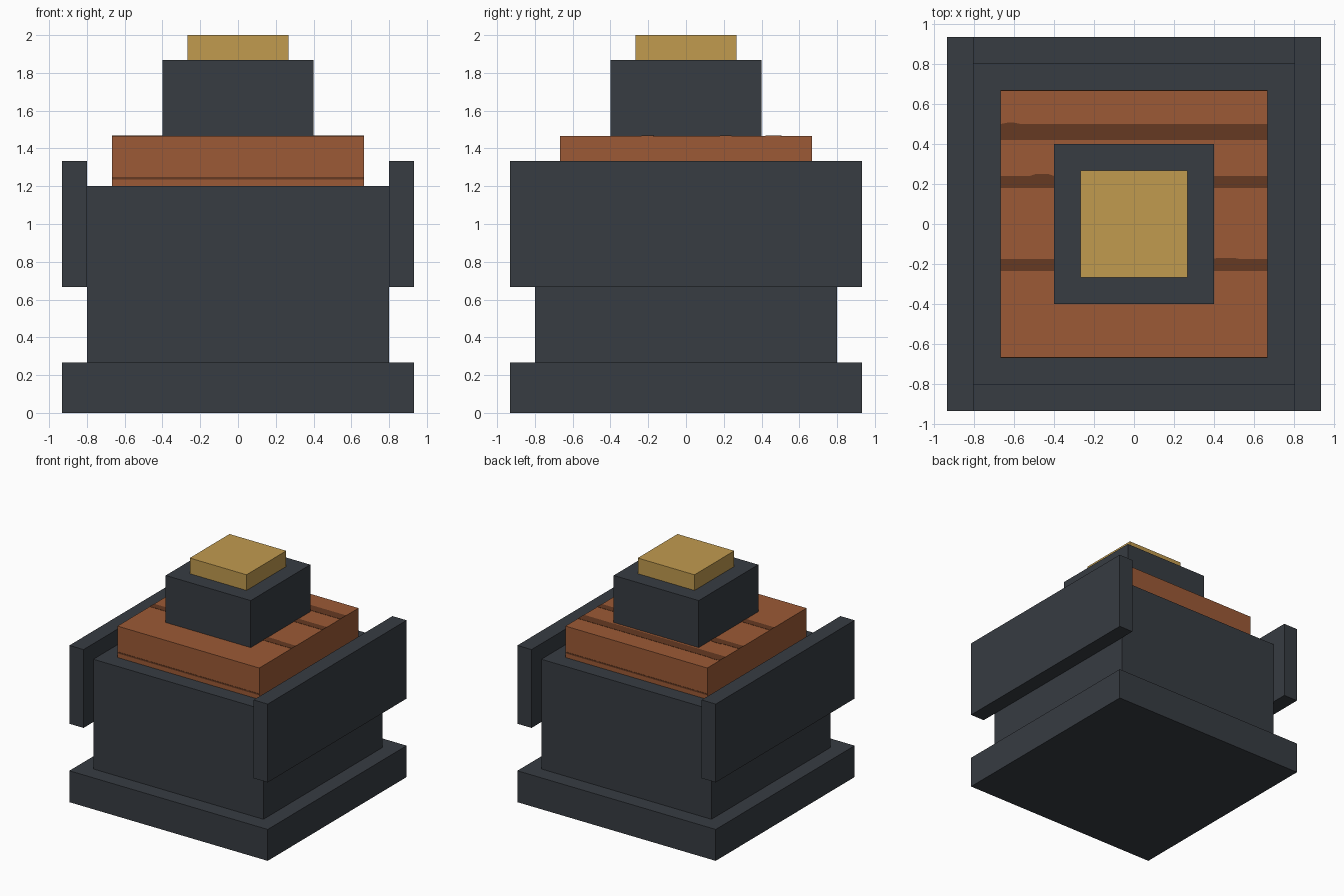
import bpy

cube = bpy.data.objects.get("Cube")
if cube:
    bpy.data.objects.remove(cube, do_unlink=True)


def srgb(r, g, b):
    lin = lambda v: v / 12.92 if v <= 0.04045 else ((v + 0.055) / 1.055) ** 2.4
    return tuple(lin(v / 255) for v in (r, g, b)) + (1.0,)


def material(name, color):
    mat = bpy.data.materials.new(name)
    mat.use_nodes = True
    mat.diffuse_color = color
    bsdf = next(n for n in mat.node_tree.nodes if n.type == "BSDF_PRINCIPLED")
    bsdf.inputs["Base Color"].default_value = color
    bsdf.inputs["Roughness"].default_value = 0.8
    return mat


SLATE = material("slate grey", srgb(55, 60, 66))
WOOD = material("red brown wood", srgb(156, 90, 54))
GRAIN = material("dark brown grain", srgb(102, 58, 34))
GOLD = material("dull gold", srgb(193, 155, 79))


def prism(name, outline, z0, z1, mat):
    """Extrude a counter-clockwise xy outline from z0 to z1."""
    n = len(outline)
    verts = [(x, y, z) for z in (z0, z1) for x, y in outline]
    faces = [tuple(range(n))[::-1], tuple(range(n, 2 * n))]
    faces += [(i, (i + 1) % n, (i + 1) % n + n, i + n) for i in range(n)]
    mesh = bpy.data.meshes.new(name)
    mesh.from_pydata(verts, [], faces)
    mesh.materials.append(mat)
    obj = bpy.data.objects.new(name, mesh)
    bpy.context.collection.objects.link(obj)
    return obj


def box(name, x0, x1, y0, y1, z0, z1, mat):
    return prism(name, [(x0, y0), (x1, y0), (x1, y1), (x0, y1)], z0, z1, mat)


# Stacked square blocks, bottom to top: half width, bottom, top
for name, h, z0, z1, mat in (
    ("base_plinth", 0.933, 0.0, 0.267, SLATE),
    ("main_body", 0.80, 0.267, 1.20, SLATE),
    ("wooden_slab", 0.667, 1.20, 1.467, WOOD),
    ("upper_block", 0.40, 1.467, 1.867, SLATE),
    ("gold_cap", 0.267, 1.867, 2.0, GOLD),
):
    box(name, -h, h, -h, h, z0, z1, mat)

# Raised side panels, longer than the body
for side, s in (("left", 1), ("right", -1)):
    x0, x1 = sorted((0.80 * s, 0.933 * s))
    box(side + "_side_panel", x0, x1, -0.933, 0.933, 0.667, 1.333, SLATE)

# Dark grain bands on the slab top, each with one slight swelling
W = 0.667
for name, y0, y1, b0, b1, rise in (
    ("rear_grain", 0.42, 0.50, -0.66, -0.57, 0.006),
    ("middle_grain", 0.18, 0.24, -0.52, -0.40, 0.010),
    ("front_grain", -0.235, -0.175, 0.39, 0.53, 0.006),
):
    outline = [(-W, y0), (W, y0), (W, y1), (b1, y1),
               (b1 - 0.03, y1 + rise), (b0 + 0.03, y1 + rise), (b0, y1), (-W, y1)]
    prism(name, outline, 1.466, 1.469, GRAIN)

# Fine grain line low on the front and back of the slab
for name, y in (("front_grain_line", -W), ("back_grain_line", W)):
    box(name, -W, W, y - 0.002, y + 0.002, 1.236, 1.249, GRAIN)
